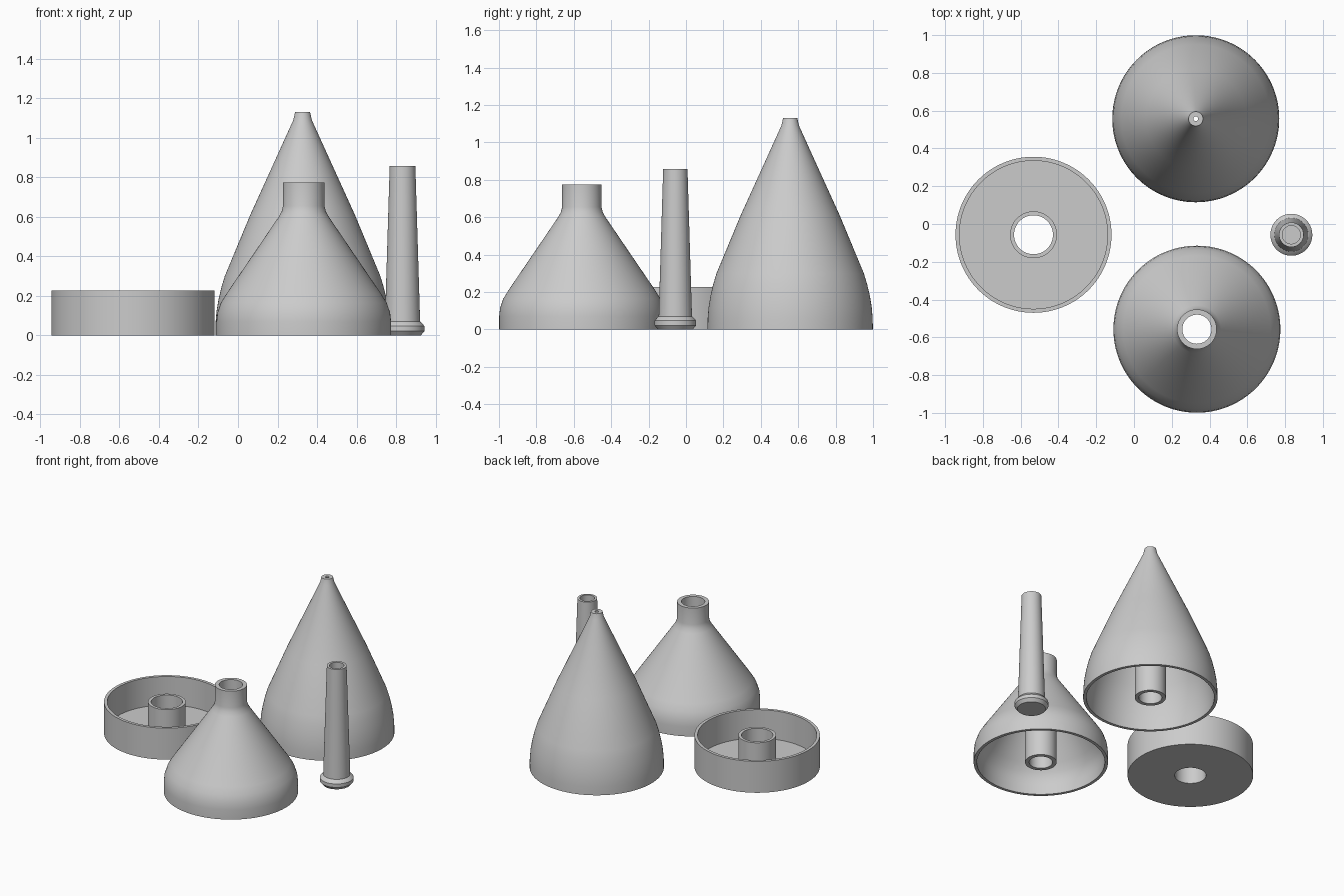
import bpy
import bmesh
import math

SEGMENTS = 128

grey = bpy.data.materials.new("light_grey")
grey.diffuse_color = (0.6, 0.6, 0.6, 1.0)


def lathe(name, profile, x, y, closed=True):
    """Revolve a (radius, height) profile around a vertical axis at x, y."""
    bm = bmesh.new()
    verts = [bm.verts.new((r, 0, z)) for r, z in profile]
    edges = [bm.edges.new(pair) for pair in zip(verts, verts[1:])]
    if closed:
        edges.append(bm.edges.new((verts[-1], verts[0])))
    bmesh.ops.spin(bm, geom=verts + edges, cent=(0, 0, 0), axis=(0, 0, 1),
                   angle=math.tau, steps=SEGMENTS, use_duplicate=False)
    bmesh.ops.remove_doubles(bm, verts=bm.verts[:], dist=1e-5)
    bmesh.ops.recalc_face_normals(bm, faces=bm.faces[:])
    mesh = bpy.data.meshes.new(name)
    bm.to_mesh(mesh)
    bm.free()
    mesh.materials.append(grey)
    obj = bpy.data.objects.new(name, mesh)
    obj.location = (x, y, 0)
    bpy.context.collection.objects.link(obj)
    bpy.ops.object.select_all(action='DESELECT')
    obj.select_set(True)
    bpy.context.view_layer.objects.active = obj
    bpy.ops.object.shade_smooth_by_angle(angle=math.radians(30))
    return obj


# Round tray with a central open collar
lathe("dish", [
    (0.413, 0), (0.413, 0.228), (0.392, 0.228), (0.392, 0.021),
    (0.124, 0.021), (0.124, 0.228), (0.103, 0.228), (0.103, 0),
], -0.532, -0.057)

# Hollow funnel with a neck and a tube running down to the base
lathe("funnel", [
    # outside
    (0.442, 0), (0.442, 0.07), (0.437, 0.115), (0.42, 0.165), (0.39, 0.213),
    (0.127, 0.6), (0.112, 0.627), (0.105, 0.655), (0.105, 0.775),
    # bore and tube
    (0.077, 0.775), (0.077, 0), (0.104, 0), (0.104, 0.59),
    # inside of the shell
    (0.368, 0.203), (0.4, 0.155), (0.416, 0.11), (0.421, 0.07), (0.421, 0),
], 0.333, -0.557)

# Tall hollow cone with a pinhole tip and an inner tube
lathe("tall_cone", [
    # outside
    (0.442, 0), (0.441, 0.06), (0.436, 0.12), (0.426, 0.18), (0.412, 0.24),
    (0.394, 0.3), (0.265, 0.61), (0.047, 1.09), (0.038, 1.13),
    # pinhole, bore and tube
    (0.013, 1.13), (0.013, 1.07), (0.076, 0.93), (0.076, 0), (0.102, 0),
    (0.102, 0.89),
    # inside of the shell
    (0.242, 0.6), (0.371, 0.3), (0.39, 0.24), (0.404, 0.18), (0.414, 0.12),
    (0.42, 0.06), (0.421, 0),
], 0.327, 0.557)

# Tapered tube with a rounded foot and a closed bottom
lathe("tapered_tube", [
    (0, 0), (0.093, 0), (0.111, 0.022), (0.111, 0.047), (0.093, 0.068),
    (0.089, 0.07), (0.065, 0.857), (0.048, 0.857), (0.066, 0.03), (0, 0.03),
], 0.833, -0.057, closed=False)
